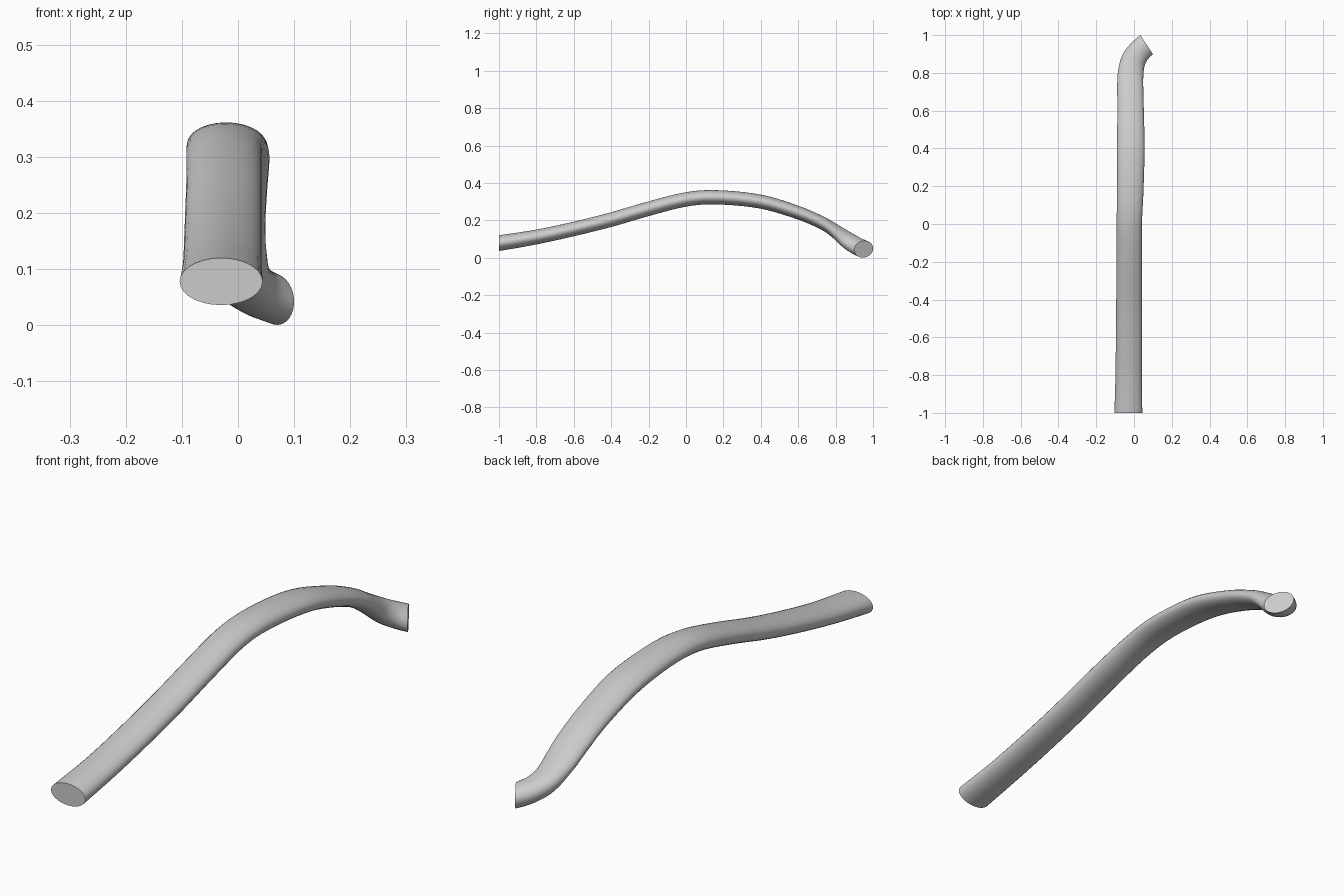
import bpy, bmesh
from math import sin, cos, pi, radians
from mathutils import Vector, Matrix

if "Cube" in bpy.data.objects:
    bpy.data.objects.remove(bpy.data.objects["Cube"])

SIDES, STEPS = 28, 5

# Cross-section stations: x, y, z, half width, half height, yaw, pitch, roll
stations = [
    (-0.030, -1.00, 0.078, 0.074, 0.042, 0, 0, 0),
    (-0.028, -0.80, 0.111, 0.070, 0.039, 0, 11, 0),
    (-0.027, -0.60, 0.154, 0.069, 0.038, 0, 13, 0),
    (-0.026, -0.40, 0.204, 0.068, 0.038, 0, 15, 0),
    (-0.025, -0.20, 0.262, 0.067, 0.038, 0, 15, 0),
    (-0.025, 0.00, 0.312, 0.067, 0.038, 0, 9, 0),
    (-0.020, 0.17, 0.323, 0.070, 0.038, 0, 0, 0),
    (-0.017, 0.40, 0.300, 0.073, 0.037, 0, -12, 0),
    (-0.018, 0.60, 0.241, 0.070, 0.035, 0, -19, 0),
    (-0.020, 0.73, 0.185, 0.069, 0.034, 2, -24, 0),
    (-0.017, 0.80, 0.141, 0.068, 0.036, 9, -28, 2),
    (-0.003, 0.865, 0.093, 0.066, 0.042, 26, -25, 5),
    (0.027, 0.912, 0.064, 0.062, 0.044, 41, -14, 7),
    (0.067, 0.950, 0.046, 0.061, 0.045, 57, 0, 8),
]


def catmull(a, b, c, d, t):
    return [0.5 * (2 * q + (r - p) * t + (2 * p - 5 * q + 4 * r - s) * t * t
                   + (3 * q - p - 3 * r + s) * t ** 3)
            for p, q, r, s in zip(a, b, c, d)]


# Smoothly interpolate the stations along the path
sections = []
last = len(stations) - 1
for i in range(last):
    quad = [stations[min(max(i + k, 0), last)] for k in (-1, 0, 1, 2)]
    sections += [catmull(*quad, s / STEPS) for s in range(STEPS)]
sections.append(stations[-1])

# Skin the elliptical rings into one bent bar with flat cut ends
bm = bmesh.new()
rings = []
for x, y, z, w, h, yaw, pitch, roll in sections:
    rot = (Matrix.Rotation(radians(-yaw), 3, 'Z')
           @ Matrix.Rotation(radians(pitch), 3, 'X')
           @ Matrix.Rotation(radians(roll), 3, 'Y'))
    rings.append([bm.verts.new(Vector((x, y, z)) + rot @ Vector(
        (w * cos(2 * pi * k / SIDES), 0, h * sin(2 * pi * k / SIDES))))
        for k in range(SIDES)])
for a, b in zip(rings, rings[1:]):
    for k in range(SIDES):
        n = (k + 1) % SIDES
        bm.faces.new((a[k], a[n], b[n], b[k]))
bm.faces.new(rings[0])
bm.faces.new(rings[-1])
bmesh.ops.recalc_face_normals(bm, faces=bm.faces)

mesh = bpy.data.meshes.new("bent_bar")
bm.to_mesh(mesh)
bm.free()
bar = bpy.data.objects.new("bent_bar", mesh)
bpy.context.collection.objects.link(bar)
bpy.context.view_layer.objects.active = bar
bar.select_set(True)
bpy.ops.object.shade_smooth_by_angle(angle=radians(40))
